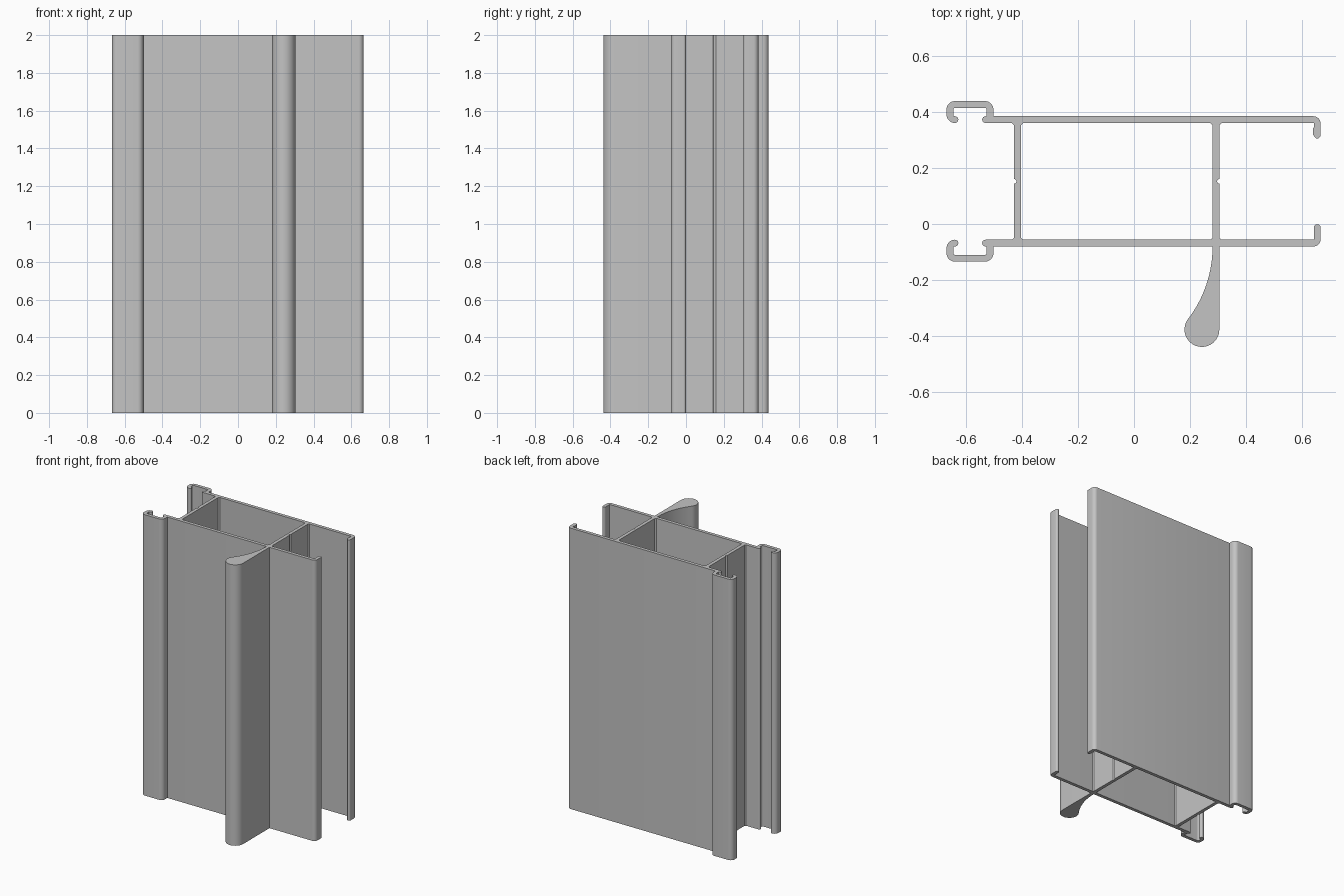
import bpy, bmesh, math
from mathutils import Vector

if "Cube" in bpy.data.objects:
    bpy.data.objects.remove(bpy.data.objects["Cube"])

HEIGHT = 2.0
HALF = 0.012           # half the wall thickness
MID = 0.152            # symmetry line between the two walls
WALL = 0.372           # centre line of the back wall

metal = bpy.data.materials.new("plain grey metal")
grey = (0.55, 0.55, 0.55, 1)
metal.use_nodes = True
metal.diffuse_color = grey
metal.node_tree.nodes["Principled BSDF"].inputs["Base Color"].default_value = grey


def arc(centre, radius, start, end, steps):
    """Points along an arc, angles in radians."""
    return [Vector((centre[0] + radius * math.cos(start + (end - start) * i / steps),
                    centre[1] + radius * math.sin(start + (end - start) * i / steps)))
            for i in range(steps + 1)]


def extrude(name, outline):
    """Raise a flat outline to the full height."""
    bm = bmesh.new()
    face = bm.faces.new([bm.verts.new((p[0], p[1], 0)) for p in outline])
    raised = bmesh.ops.extrude_face_region(bm, geom=[face])["geom"]
    bmesh.ops.translate(bm, vec=(0, 0, HEIGHT),
                        verts=[v for v in raised if isinstance(v, bmesh.types.BMVert)])
    bmesh.ops.recalc_face_normals(bm, faces=bm.faces)
    mesh = bpy.data.meshes.new(name)
    bm.to_mesh(mesh)
    bm.free()
    obj = bpy.data.objects.new(name, mesh)
    bpy.context.collection.objects.link(obj)
    mesh.materials.append(metal)
    bpy.ops.object.select_all(action="DESELECT")
    obj.select_set(True)
    bpy.context.view_layer.objects.active = obj
    bpy.ops.object.shade_smooth_by_angle(angle=math.radians(35))
    return obj


def strip(path, radius, round_end=True):
    """Outline of a constant-thickness strip with filleted right-angle bends."""
    pts = [Vector(p) for p in path]
    line = [(pts[0], (pts[1] - pts[0]).normalized())]
    for a, b, c in zip(pts, pts[1:], pts[2:]):
        d, e = (b - a).normalized(), (c - b).normalized()
        centre = b - d * radius + e * radius
        for i in range(9):
            t = i / 8 * math.pi / 2
            line.append((centre - e * radius * math.cos(t) + d * radius * math.sin(t),
                         d * math.cos(t) + e * math.sin(t)))
    line.append((pts[-1], (pts[-1] - pts[-2]).normalized()))
    left = [p + Vector((-d.y, d.x)) * HALF for p, d in line]
    right = [p - Vector((-d.y, d.x)) * HALF for p, d in line]

    def cap(p, d):
        a = math.atan2(d.y, d.x)
        return arc(p, HALF, a - math.pi / 2, a + math.pi / 2, 10)[1:-1]

    end = cap(*line[-1]) if round_end else []
    return right + end + left[::-1] + cap(line[0][0], -line[0][1])


def mirrored(outline):
    return [(p[0], 2 * MID - p[1]) for p in outline]


# Two long walls with turned lips, and the hooked channels on their ends
wall = strip([(-0.529, WALL), (0.653, WALL), (0.653, 0.317)], 0.014)
hook = strip([(-0.638, WALL), (-0.656, WALL), (-0.656, 0.426),
              (-0.513, 0.426), (-0.513, WALL + HALF)], 0.0178, False)
# the hook's short lip needs a tighter turn than its outer corners
extrude("back_wall", wall)
extrude("front_wall", mirrored(wall))
extrude("back_hook", hook)
extrude("front_hook", mirrored(hook))

# Thin bead on the inside of the back lip
extrude("back_lip_bead", [(0.641, 0.315), (0.638, 0.318), (0.638, 0.342), (0.641, 0.345)])


# Cross webs with flared ends and a small groove on the outer side
def web(name, centre, side):
    reach = WALL - HALF - MID
    flare = 0.008
    inner = [(-HALF - flare, -reach), (-HALF, -reach + flare),
             (-HALF, reach - flare), (-HALF - flare, reach)]
    outer = [(-x, y) for x, y in inner[::-1]]
    groove = arc((HALF, 0), 0.008, math.pi / 2, math.pi * 1.5, 8)
    outline = inner + outer[:2] + [(p.x, p.y) for p in groove] + outer[2:]
    extrude(name, [(centre + side * x, MID + y) for x, y in outline])


web("left_web", 0.292, 1)
web("right_web", -0.415, -1)

# Teardrop fin standing out from the front wall
top = 2 * MID - WALL - HALF
right_x, left_x, bulb = 0.304, 0.280, 0.062
bulb_c = Vector((right_x - bulb, -0.376))
gap, drop = left_x - bulb_c.x, top - bulb_c.y
sweep = (gap ** 2 + drop ** 2 - bulb ** 2) / (2 * (bulb + gap))
sweep_c = Vector((left_x - sweep, top))
lean = math.atan2(-drop, bulb_c.x - sweep_c.x)
fin = arc(sweep_c, sweep, 0, lean, 16)
fin += arc(bulb_c, bulb, math.pi + lean, 2 * math.pi, 28)[1:]
fin.append(Vector((right_x, top)))
extrude("front_fin", fin)
